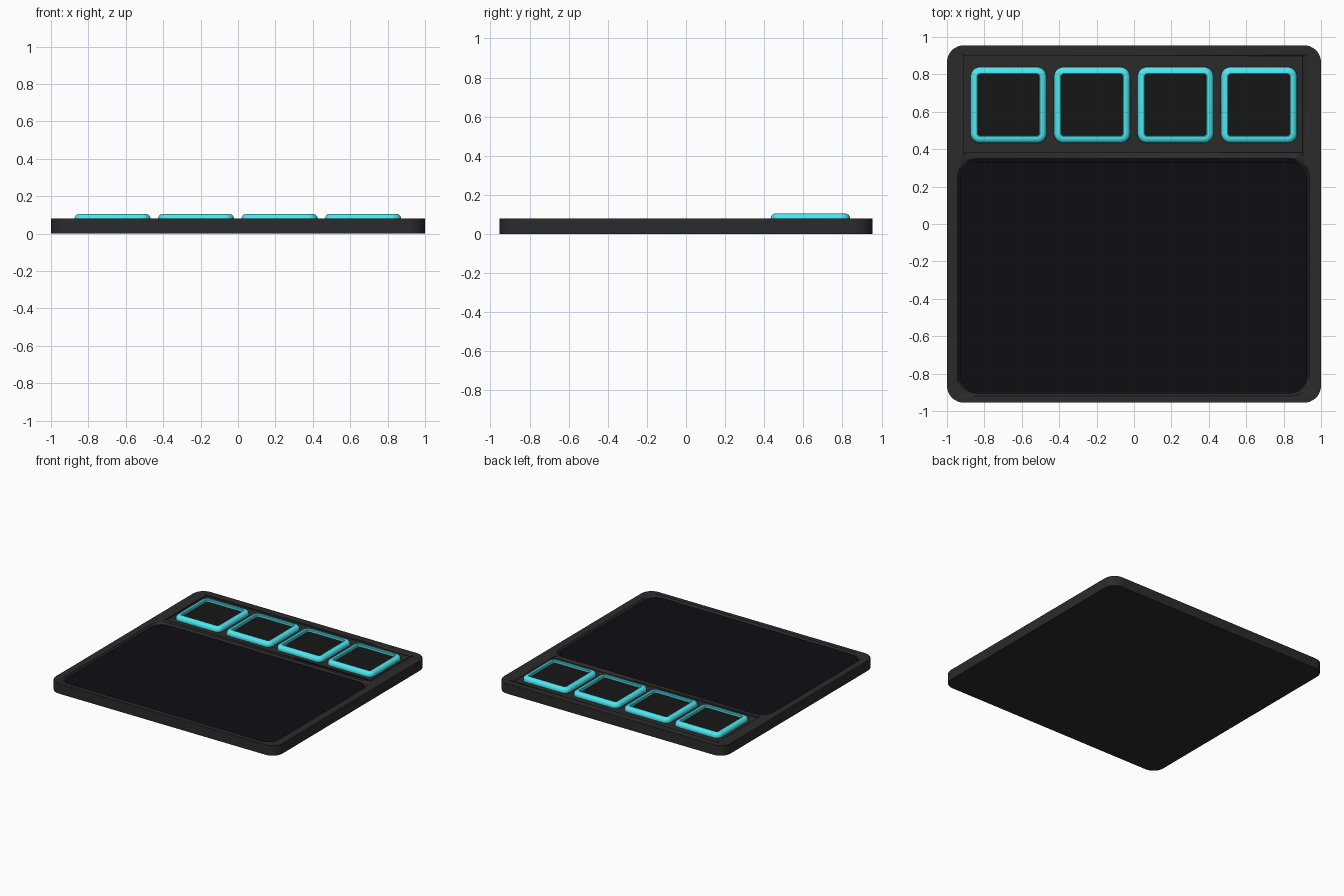
import bpy, bmesh, math

if "Cube" in bpy.data.objects:
    bpy.data.objects.remove(bpy.data.objects["Cube"])


def material(name, rgb):
    m = bpy.data.materials.new(name)
    m.diffuse_color = (*rgb, 1)
    m.use_nodes = True
    m.node_tree.nodes["Principled BSDF"].inputs["Base Color"].default_value = m.diffuse_color
    return m


SHELL = material("charcoal", (0.024, 0.024, 0.024))
GLASS = material("screen_black", (0.004, 0.004, 0.007))
PAD = material("pad_black", (0.008, 0.008, 0.008))
CYAN = material("cyan", (0.075, 0.80, 0.86))


def outline(cx, cy, hx, hy, r, z, seg=8):
    pts = []
    for i, (sx, sy) in enumerate([(1, 1), (-1, 1), (-1, -1), (1, -1)]):
        for k in range(seg + 1):
            a = math.pi / 2 * (i + k / seg)
            pts.append((cx + sx * (hx - r) + r * math.cos(a),
                        cy + sy * (hy - r) + r * math.sin(a), z))
    return pts


def loft(name, centre, rings, mat, closed=False):
    """Skin rounded rectangles (hx, hy, radius, z); capped, or closed into a frame."""
    bm = bmesh.new()
    loops = [[bm.verts.new(p) for p in outline(*centre, *r)] for r in rings]
    n = len(loops[0])
    pairs = list(zip(loops, loops[1:]))
    if closed:
        pairs.append((loops[-1], loops[0]))
    else:
        bm.faces.new(loops[0][::-1])
        bm.faces.new(loops[-1])
    for a, b in pairs:
        for i in range(n):
            j = (i + 1) % n
            bm.faces.new((a[i], a[j], b[j], b[i]))
    bmesh.ops.recalc_face_normals(bm, faces=bm.faces[:])
    me = bpy.data.meshes.new(name)
    bm.to_mesh(me)
    bm.free()
    ob = bpy.data.objects.new(name, me)
    bpy.context.collection.objects.link(ob)
    me.materials.append(mat)
    bpy.ops.object.select_all(action='DESELECT')
    bpy.context.view_layer.objects.active = ob
    ob.select_set(True)
    bpy.ops.object.shade_smooth_by_angle(angle=math.radians(35))
    return ob


def carve(target, cutter):
    mod = target.modifiers.new(cutter.name, 'BOOLEAN')
    mod.operation = 'DIFFERENCE'
    mod.solver = 'EXACT'
    mod.object = cutter
    bpy.context.view_layer.objects.active = target
    bpy.ops.object.modifier_apply(modifier=mod.name)
    bpy.data.objects.remove(cutter)


# Flat case with rounded corners
case = loft("case", (0, 0), [(1, 0.955, 0.09, 0), (1, 0.955, 0.09, 0.08)], SHELL)

# Sloped screen recess and shallow button tray
screen_c = (-0.003, -0.285)
carve(case, loft("screen_recess", screen_c,
                 [(0.93, 0.62, 0.09, 0.06), (0.942, 0.635, 0.10, 0.081),
                  (0.942, 0.635, 0.10, 0.12)], SHELL))
carve(case, loft("button_tray", (-0.003, 0.64),
                 [(0.905, 0.258, 0.004, 0.07), (0.905, 0.258, 0.004, 0.12)], SHELL))

# Screen panel
loft("screen", screen_c, [(0.927, 0.617, 0.09, 0.055), (0.927, 0.617, 0.09, 0.069)], GLASS)

# Four buttons: soft cyan frame around a sunken black pad
for i in range(4):
    c = (-0.671 + i * 0.4465, 0.636)
    rings = [(0.163, 0.163, 0.012, 0.066), (0.203, 0.203, 0.05, 0.066),
             (0.203, 0.203, 0.05, 0.080)]
    for k in range(1, 6):
        a = math.pi / 2 * k / 5
        s = 0.203 - 0.027 * (1 - math.cos(a))
        rings.append((s, s, s - 0.153, 0.080 + 0.025 * math.sin(a)))
    rings += [(0.168, 0.168, 0.016, 0.105), (0.163, 0.163, 0.012, 0.100)]
    loft(f"button_frame_{i + 1}", c, rings, CYAN, closed=True)
    loft(f"button_pad_{i + 1}", c,
         [(0.164, 0.164, 0.012, 0.067), (0.164, 0.164, 0.012, 0.084)], PAD)
